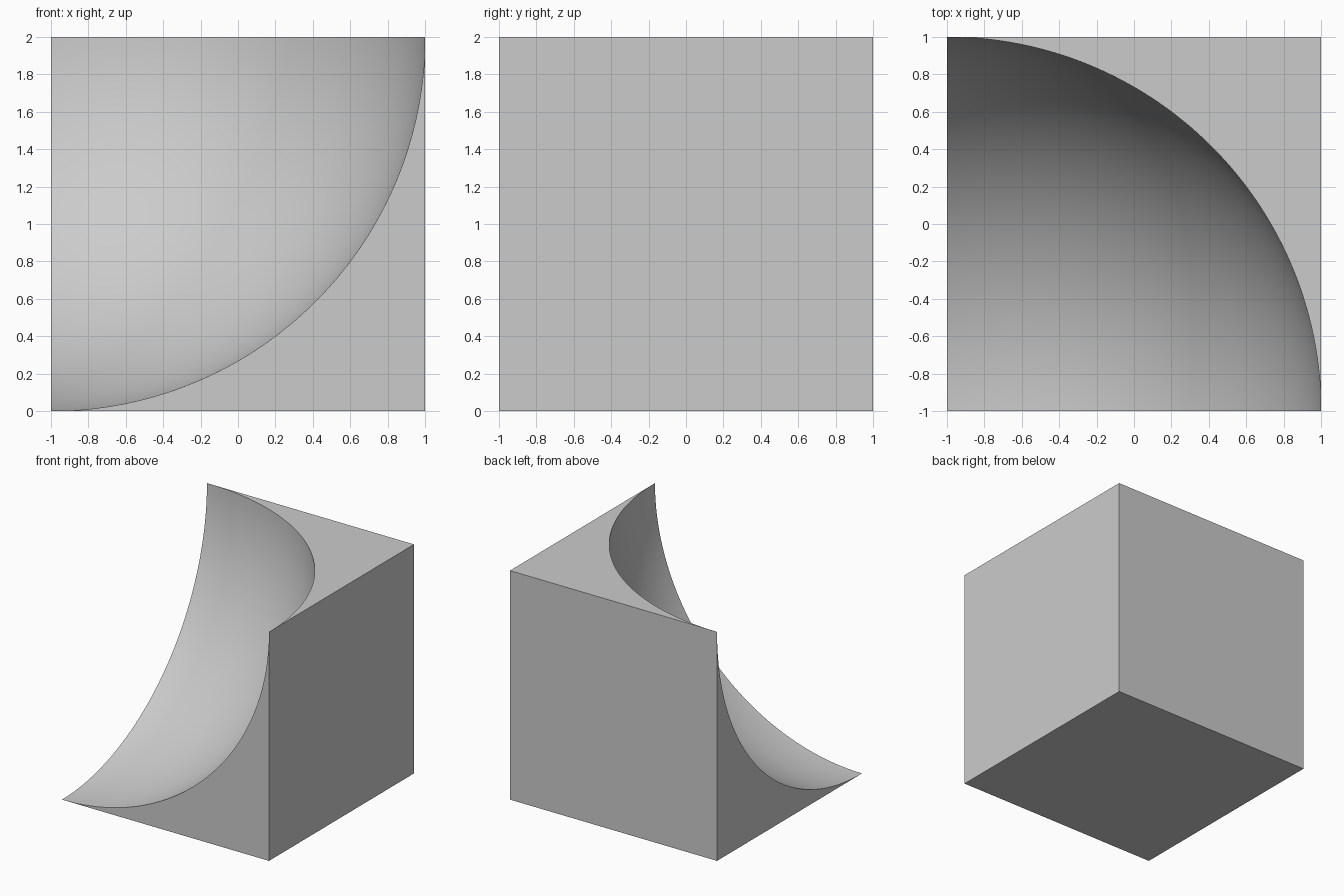
import bpy
import bmesh
from math import cos, sin, pi
from mathutils import Vector

cube = bpy.data.objects.get("Cube")
if cube:
    bpy.data.objects.remove(cube, do_unlink=True)

SIZE = 2.0
SEGMENTS = 64
centre = Vector((-1, -1, SIZE))      # cube corner the hollow is scooped from

grey = bpy.data.materials.new("plain grey")
grey.use_nodes = True
colour = (0.6, 0.6, 0.6, 1)
grey.diffuse_color = colour
grey.node_tree.nodes["Principled BSDF"].inputs["Base Color"].default_value = colour

bm = bmesh.new()

# Spherical hollow: quarter arc spun a quarter turn about the vertical cube edge
angles = [i * pi / 2 / SEGMENTS for i in range(SEGMENTS + 1)]
arc = [bm.verts.new(centre + SIZE * Vector((sin(a), 0, -cos(a)))) for a in angles]
edges = [bm.edges.new(pair) for pair in zip(arc, arc[1:])]
bmesh.ops.spin(bm, geom=arc + edges, cent=centre, axis=(0, 0, 1),
               angle=pi / 2, steps=SEGMENTS)
bmesh.ops.remove_doubles(bm, verts=bm.verts[:], dist=1e-4)


def rim(axis):
    """Hollow vertices lying in the cube face through the centre, in arc order."""
    along = (axis + 1) % 3
    found = [v for v in bm.verts if abs(v.co[axis] - centre[axis]) < 1e-4]
    return sorted(found, key=lambda v: (v.co - centre).normalized()[along])


# Cut faces: each fills between its rim and the far cube corner
rims = [rim(axis) for axis in range(3)]
far = {}
for axis in range(3):
    corner = Vector((1, 1, 0))
    corner[axis] = centre[axis]
    far[axis] = bm.verts.new(corner)
for axis in range(3):
    bm.faces.new(rims[axis] + [far[axis]])

# Whole faces: square sides opposite the hollow
base = bm.verts.new((1, 1, 0))
for axis in range(3):
    a, b = (axis + 1) % 3, (axis + 2) % 3
    tip = centre.copy()
    tip[axis] = (1, 1, 0)[axis]
    tip_vert = min(rims[a], key=lambda v: (v.co - tip).length)
    bm.faces.new((base, far[a], tip_vert, far[b]))

bmesh.ops.recalc_face_normals(bm, faces=bm.faces[:])
mesh = bpy.data.meshes.new("hollowed_block")
bm.to_mesh(mesh)
bm.free()
mesh.materials.append(grey)

block = bpy.data.objects.new("hollowed_block", mesh)
bpy.context.collection.objects.link(block)
bpy.context.view_layer.objects.active = block
block.select_set(True)
bpy.ops.object.shade_smooth_by_angle(angle=pi / 6)
